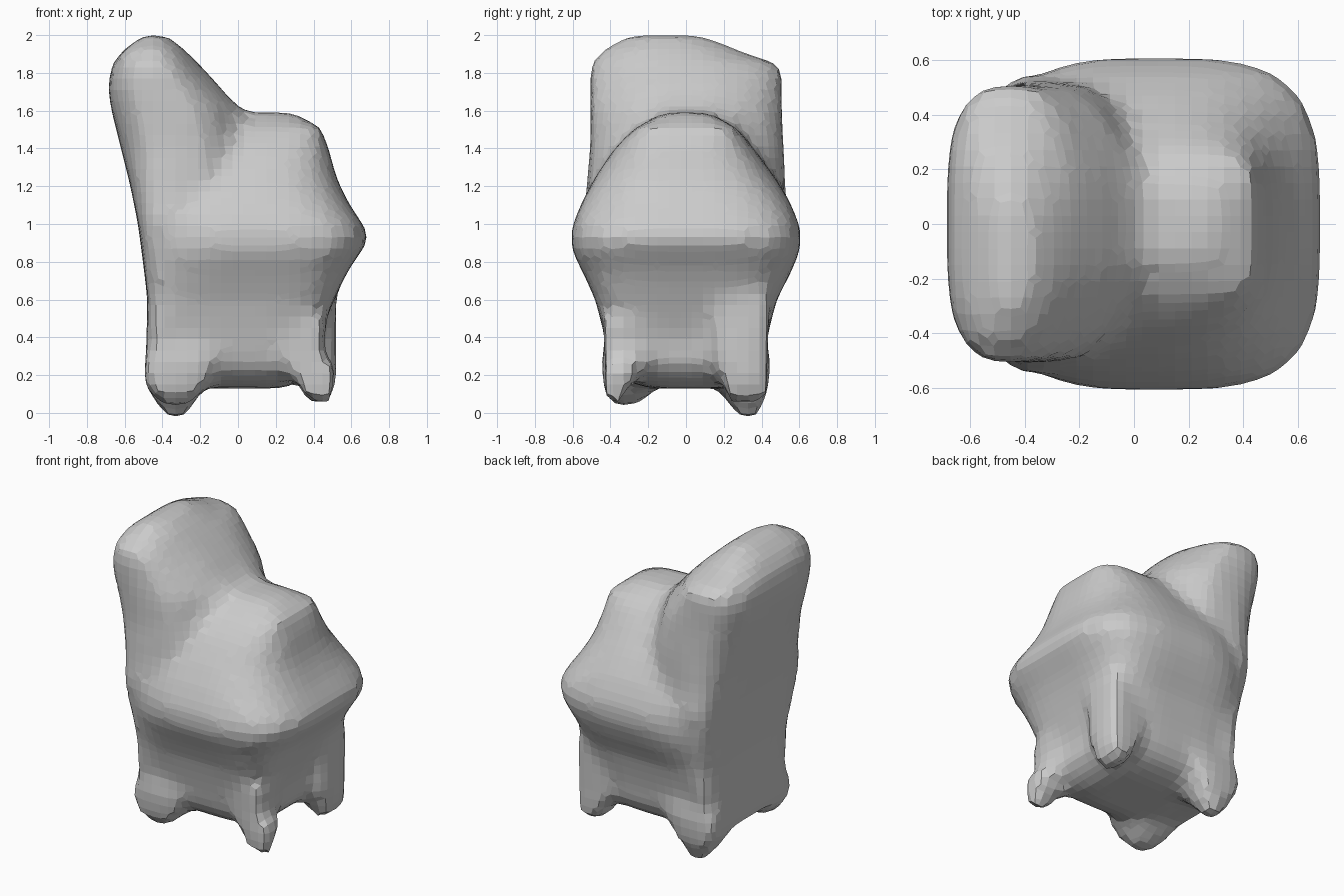
import bpy, bmesh
from math import cos, sin, tau, copysign

N = 40


def ring(z, x0, x1, y0, y1, n, taper=0.0):
    """Rounded-rectangle outline at height z; taper narrows it toward +x."""
    cx, cy, rx, ry = (x0 + x1) / 2, (y0 + y1) / 2, (x1 - x0) / 2, (y1 - y0) / 2
    pts = []
    for i in range(N):
        a = tau * (i + 0.5) / N
        u = copysign(abs(cos(a)) ** (2 / n), cos(a))
        v = copysign(abs(sin(a)) ** (2 / n), sin(a))
        v *= 1 - taper * max(0, u) ** 2
        pts.append((cx + rx * u, cy + ry * v, z))
    return pts


def loft(name, levels, taper=0.0):
    """Skin a stack of outlines, bottom to top, with capped ends."""
    bm = bmesh.new()
    rings = [[bm.verts.new(p) for p in ring(*lv, taper)] for lv in levels]
    for a, b in zip(rings, rings[1:]):
        for i in range(N):
            j = (i + 1) % N
            bm.faces.new((a[i], a[j], b[j], b[i]))
    bm.faces.new(rings[0][::-1])
    bm.faces.new(rings[-1])
    bmesh.ops.recalc_face_normals(bm, faces=bm.faces)
    me = bpy.data.meshes.new(name)
    bm.to_mesh(me)
    bm.free()
    ob = bpy.data.objects.new(name, me)
    bpy.context.collection.objects.link(ob)
    return ob


# bulging seat and arm mass
seat = loft("seat", [
    (0.13, -0.24, 0.24, -0.20, 0.22, 3),
    (0.17, -0.38, 0.34, -0.32, 0.34, 4),
    (0.25, -0.46, 0.42, -0.40, 0.41, 5),
    (0.40, -0.47, 0.43, -0.43, 0.43, 5),
    (0.60, -0.48, 0.51, -0.48, 0.48, 5),
    (0.75, -0.49, 0.58, -0.55, 0.56, 4),
    (0.85, -0.50, 0.65, -0.60, 0.60, 3.7),
    (0.93, -0.51, 0.70, -0.61, 0.61, 3.5),
    (1.00, -0.52, 0.66, -0.60, 0.60, 3.5),
    (1.12, -0.52, 0.58, -0.55, 0.55, 3.2),
    (1.25, -0.50, 0.52, -0.48, 0.47, 3),
    (1.40, -0.50, 0.48, -0.38, 0.36, 3.5),
    (1.51, -0.50, 0.44, -0.27, 0.27, 6),
    (1.59, -0.40, 0.29, -0.12, 0.12, 4)])

# tall leaning backrest, narrowing toward the seat
backrest = loft("backrest", [
    (0.15, -0.49, -0.20, -0.41, 0.41, 6),
    (0.60, -0.48, -0.10, -0.47, 0.47, 6),
    (1.00, -0.53, -0.02, -0.55, 0.55, 5),
    (1.20, -0.57, 0.04, -0.53, 0.53, 4),
    (1.40, -0.62, 0.06, -0.51, 0.52, 3.5),
    (1.60, -0.67, 0.01, -0.51, 0.51, 3.5),
    (1.72, -0.69, -0.09, -0.51, 0.51, 3.5),
    (1.84, -0.67, -0.20, -0.51, 0.51, 3.2),
    (1.91, -0.62, -0.27, -0.45, 0.30, 3.5),
    (1.97, -0.54, -0.34, -0.36, 0.16, 3.5),
    (2.00, -0.50, -0.39, -0.27, 0.05, 4)], 0.42)

# square pillar leg, and a stubby foot at the other front corner
front_leg_far = loft("front_leg_far", [
    (0.06, 0.36, 0.48, 0.23, 0.42, 8),
    (0.16, 0.34, 0.52, 0.20, 0.43, 10),
    (0.26, 0.28, 0.52, 0.16, 0.43, 12),
    (0.60, 0.25, 0.52, 0.16, 0.44, 12)])
front_leg_near = loft("front_leg_near", [
    (0.06, 0.37, 0.50, -0.42, -0.33, 8),
    (0.16, 0.32, 0.52, -0.43, -0.30, 8),
    (0.23, 0.27, 0.52, -0.43, -0.24, 8),
    (0.33, 0.20, 0.45, -0.43, -0.19, 8),
    (0.48, 0.20, 0.47, -0.44, -0.19, 8)])
parts = [seat, backrest, front_leg_far, front_leg_near]

# tapered back legs
for s, side, low in ((-1, "near", 0.04), (1, "far", -0.02)):
    levels = [(low, -0.38, -0.27, 0.27, 0.38, 3),
              (0.08, -0.45, -0.22, 0.21, 0.42, 4),
              (0.16, -0.50, -0.16, 0.15, 0.44, 5),
              (0.32, -0.49, -0.10, 0.10, 0.45, 5)]
    parts.append(loft("back_leg_" + side, [
        (z, x0, x1, min(s * a, s * b), max(s * a, s * b), n)
        for z, x0, x1, a, b, n in levels]))

# fuse the parts into one faceted skin
bpy.ops.object.select_all(action='DESELECT')
for ob in parts:
    ob.select_set(True)
bpy.context.view_layer.objects.active = seat
bpy.ops.object.join()
seat.name = "armchair"
rm = seat.modifiers.new("fuse", 'REMESH')
rm.mode = 'VOXEL'
rm.voxel_size = 0.06
rm.use_smooth_shade = False
sm = seat.modifiers.new("soften", 'SMOOTH')
sm.factor = 0.5
sm.iterations = 1
